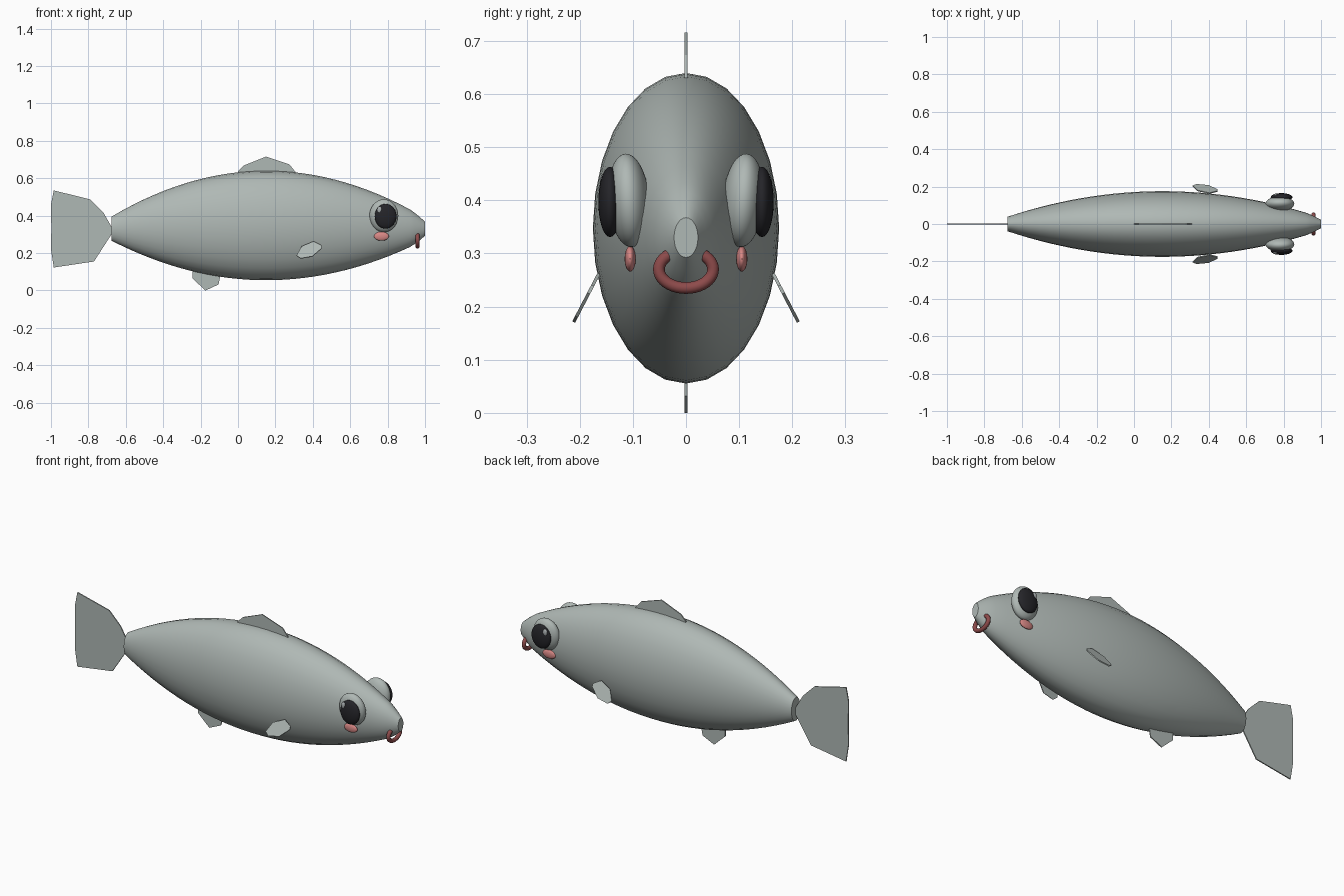
import bpy, bmesh, math
from mathutils import Vector

if "Cube" in bpy.data.objects:
    bpy.data.objects.remove(bpy.data.objects["Cube"], do_unlink=True)


def material(name, rgb, rough=0.6):
    m = bpy.data.materials.new(name)
    m.use_nodes = True
    m.diffuse_color = (*rgb, 1)
    bsdf = next(n for n in m.node_tree.nodes if n.type == 'BSDF_PRINCIPLED')
    bsdf.inputs["Base Color"].default_value = (*rgb, 1)
    bsdf.inputs["Roughness"].default_value = rough
    return m


SCALE = material("grey skin", (0.43, 0.48, 0.46))
BLACK = material("pupil black", (0.018, 0.018, 0.022))
SHINE = material("eye highlight", (0.40, 0.43, 0.44))
PINK = material("cheek pink", (0.70, 0.25, 0.24))
LIP = material("lip red", (0.27, 0.07, 0.07))


def add_object(name, bm, mat, smooth=True):
    bmesh.ops.recalc_face_normals(bm, faces=bm.faces)
    me = bpy.data.meshes.new(name)
    bm.to_mesh(me)
    bm.free()
    me.materials.append(mat)
    ob = bpy.data.objects.new(name, me)
    bpy.context.collection.objects.link(ob)
    if smooth:
        bpy.ops.object.select_all(action='DESELECT')
        ob.select_set(True)
        bpy.context.view_layer.objects.active = ob
        bpy.ops.object.shade_smooth_by_angle(angle=math.radians(40))
    return ob


def loft(name, rings, mat):
    """Skin closed rings of points and cap both ends."""
    bm = bmesh.new()
    loops = [[bm.verts.new(p) for p in ring] for ring in rings]
    n = len(loops[0])
    for a, b in zip(loops, loops[1:]):
        for i in range(n):
            j = (i + 1) % n
            bm.faces.new((a[i], a[j], b[j], b[i]))
    bm.faces.new(loops[0])
    bm.faces.new(loops[-1])
    return add_object(name, bm, mat)


def ellipsoid(name, centre, radii, mat, tilt=0.0):
    bm = bmesh.new()
    bmesh.ops.create_uvsphere(bm, u_segments=32, v_segments=20, radius=1)
    bmesh.ops.scale(bm, vec=radii, verts=bm.verts)
    ob = add_object(name, bm, mat)
    ob.location = centre
    ob.rotation_euler.x = tilt
    return ob


def fin(name, outline, depth=lambda x, z: 0.0, thickness=0.006):
    """Thin flat fin from an x, z outline; depth gives y."""
    bm = bmesh.new()
    bm.faces.new([bm.verts.new((x, depth(x, z), z)) for x, z in outline])
    ob = add_object(name, bm, SCALE, smooth=False)
    mod = ob.modifiers.new("thickness", 'SOLIDIFY')
    mod.thickness = thickness
    mod.offset = 0
    return ob


# Body: elliptical cross-sections swelling from tail root to snout
SEG = 28


def half_height(x):
    if x < 0.15:
        return 0.2925 - 0.2275 * ((0.15 - x) / 0.825) ** 2
    return 0.2925 - 0.2025 * ((x - 0.15) / 0.79) ** 2


def centre_height(x):
    return 0.33 + 0.0175 * max(0.0, 1 - ((x - 0.15) / 0.84) ** 2)


sections = [(x, half_height(x)) for x in
            [-0.675 + 1.595 * i / 28 for i in range(29)]]
sections += [(0.945, 0.083), (0.97, 0.064), (1.0, 0.0375)]
rings = []
for x, r in sections:
    rings.append([(x, 0.6 * r * math.sin(2 * math.pi * i / SEG),
                   centre_height(x) + r * math.cos(2 * math.pi * i / SEG))
                  for i in range(SEG)])
loft("body", rings, SCALE)

# Fins on the centre line
fin("tail_fin", [(-0.67, 0.33), (-0.72, 0.417), (-0.79, 0.487), (-0.985, 0.535),
                 (-1.0, 0.46), (-0.998, 0.33), (-1.0, 0.22), (-0.985, 0.123),
                 (-0.77, 0.155), (-0.67, 0.31)])
fin("dorsal_fin", [(0.0, 0.60), (0.0, 0.637), (0.03, 0.668), (0.15, 0.716),
                   (0.275, 0.674), (0.31, 0.63), (0.31, 0.60)])
fin("anal_fin", [(-0.243, 0.14), (-0.243, 0.064), (-0.174, 0.0),
                 (-0.104, 0.032), (-0.09, 0.10), (-0.09, 0.14)])

# Paired parts on both sides
for side, s in (("left", 1), ("right", -1)):
    # the model faces the front (-y), so these names follow y
    label = "back" if s > 0 else "front"
    fin(label + "_pectoral_fin",
        [(0.313, 0.187), (0.34, 0.235), (0.404, 0.262), (0.447, 0.24),
         (0.447, 0.225), (0.398, 0.182), (0.334, 0.171)],
        depth=lambda x, z, s=s: s * (0.164 + (0.262 - z) * 0.52))
    ellipsoid(label + "_eye", (0.78, s * 0.108, 0.40), (0.077, 0.039, 0.088),
              SCALE, tilt=-s * math.radians(4))
    ellipsoid(label + "_pupil", (0.789, s * 0.143, 0.397), (0.058, 0.022, 0.066), BLACK)
    ellipsoid(label + "_eye_highlight", (0.757, s * 0.155, 0.432),
              (0.013, 0.007, 0.018), SHINE)
    ellipsoid(label + "_cheek", (0.767, s * 0.105, 0.29), (0.04, 0.0105, 0.024), PINK)

# Lips: horseshoe tube open at the top
rings = []
for k in range(33):
    a = math.radians(125 + 290 * k / 32)
    p = Vector((0.96, 0.051 * math.cos(a), 0.27 + 0.035 * math.sin(a)))
    out = Vector((0, math.cos(a) / 0.051, math.sin(a) / 0.035)).normalized()
    rings.append([p + 0.011 * (out * math.cos(t) + Vector((1, 0, 0)) * math.sin(t))
                  for t in [2 * math.pi * j / 12 for j in range(12)]])
loft("lips", rings, LIP)
